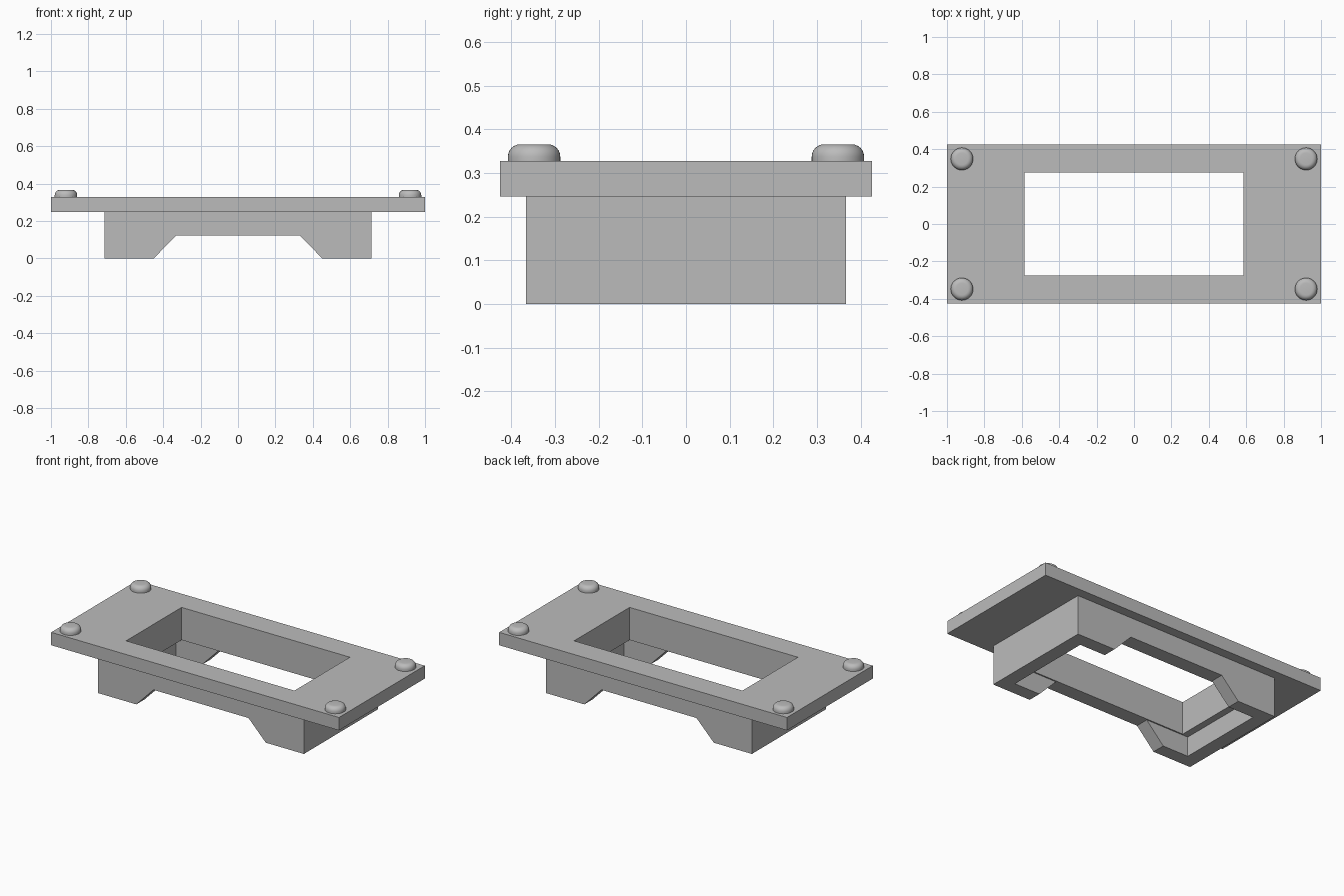
import bpy, bmesh, math

if "Cube" in bpy.data.objects:
    bpy.data.objects.remove(bpy.data.objects["Cube"], do_unlink=True)

grey = bpy.data.materials.new("plain grey")
grey.use_nodes = True
grey.diffuse_color = (0.5, 0.5, 0.5, 1)
grey.node_tree.nodes["Principled BSDF"].inputs["Base Color"].default_value = (0.5, 0.5, 0.5, 1)

PLATE_BOTTOM, PLATE_TOP, NOTCH_TOP = 0.247, 0.328, 0.123


def add_object(name, bm):
    bmesh.ops.recalc_face_normals(bm, faces=bm.faces)
    mesh = bpy.data.meshes.new(name)
    bm.to_mesh(mesh)
    bm.free()
    mesh.materials.append(grey)
    ob = bpy.data.objects.new(name, mesh)
    bpy.context.collection.objects.link(ob)
    return ob


def prism(name, outline, half_depth):
    """Front outline in x and z, extruded along y."""
    bm = bmesh.new()
    face = bm.faces.new([bm.verts.new((x, -half_depth, z)) for x, z in outline])
    new = bmesh.ops.extrude_face_region(bm, geom=[face])["geom"]
    moved = [v for v in new if isinstance(v, bmesh.types.BMVert)]
    bmesh.ops.translate(bm, verts=moved, vec=(0, 2 * half_depth, 0))
    return add_object(name, bm)


def block(name, half_x, half_y, z0, z1):
    return prism(name, [(-half_x, z0), (half_x, z0), (half_x, z1), (-half_x, z1)], half_y)


def cut(ob, cutter):
    mod = ob.modifiers.new(cutter.name, 'BOOLEAN')
    mod.operation = 'DIFFERENCE'
    mod.solver = 'EXACT'
    mod.object = cutter
    bpy.context.view_layer.objects.active = ob
    bpy.ops.object.modifier_apply(modifier=mod.name)


# Top plate and the skirt below it, notched on both long sides
plate = block("top_plate", 1, 0.426, PLATE_BOTTOM, PLATE_TOP)
half = [(0.33, NOTCH_TOP), (0.45, 0), (0.715, 0), (0.715, PLATE_BOTTOM)]
skirt = prism("skirt", half + [(-x, z) for x, z in reversed(half)], 0.367)

# Window through both parts, and the wider recess inside the skirt
opening = block("opening_cutter", 0.585, 0.275, -0.1, 0.5)
recess = block("recess_cutter", 0.628, 0.283, -0.1, NOTCH_TOP)
cut(plate, opening)
cut(skirt, opening)
cut(skirt, recess)
for cutter in (opening, recess):
    bpy.data.objects.remove(cutter, do_unlink=True)


# Rounded screw heads at the corners
def screw_head(name, x, y):
    height = 0.038
    bm = bmesh.new()
    bmesh.ops.create_cone(bm, cap_ends=True, segments=40, radius1=0.06, radius2=0.06, depth=height)
    rim = [e for e in bm.edges if all(v.co.z > 0 for v in e.verts)]
    bmesh.ops.bevel(bm, geom=rim, offset=0.028, segments=6, profile=0.5, affect='EDGES')
    ob = add_object(name, bm)
    ob.location = (x, y, PLATE_TOP + height / 2)
    bpy.ops.object.select_all(action='DESELECT')
    ob.select_set(True)
    bpy.context.view_layer.objects.active = ob
    bpy.ops.object.shade_smooth_by_angle(angle=math.radians(35))


for x, side in ((0.92, "left"), (-0.92, "right")):
    for y, end in ((-0.348, "front"), (0.348, "back")):
        screw_head(f"{end}_{side}_screw_head", x, y)
